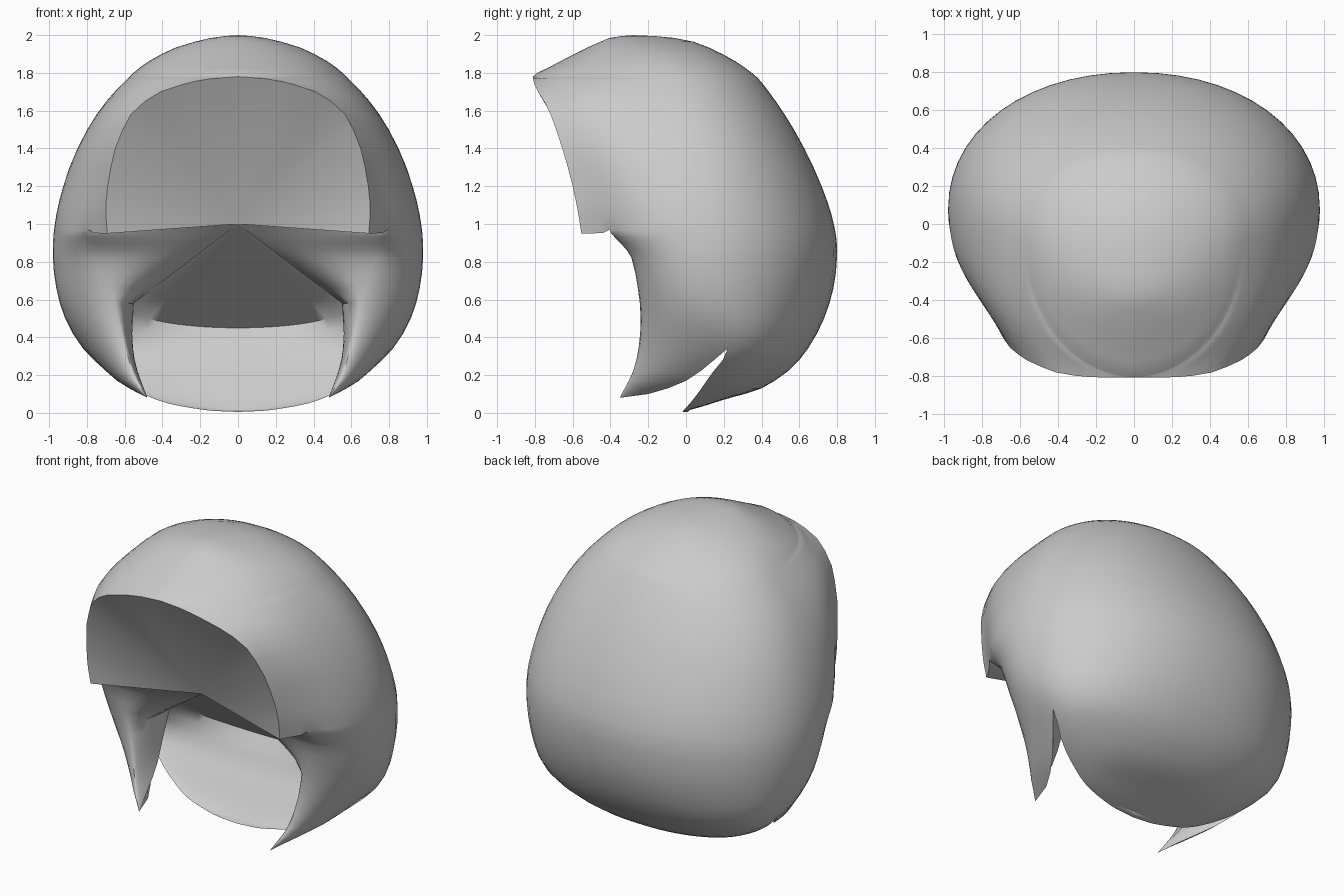
import bpy, bmesh, math
from mathutils import Vector

if "Cube" in bpy.data.objects:
    bpy.data.objects.remove(bpy.data.objects["Cube"])

APEX = Vector((0, -0.38, 1.0))      # inner point where the hollow faces meet
N = 14                              # columns per patch
M = 10                              # columns shared by the brow and the cheek


def curve(*pts):
    """Smooth function through (z, value) pairs, clamped at the ends."""
    def slope(i):
        a, b = pts[max(i - 1, 0)], pts[min(i + 1, len(pts) - 1)]
        return (b[1] - a[1]) / (b[0] - a[0])

    def f(z):
        if z <= pts[0][0]:
            return pts[0][1]
        for i in range(len(pts) - 1):
            (x0, y0), (x1, y1) = pts[i], pts[i + 1]
            if z <= x1:
                h, t = x1 - x0, (z - x0) / (x1 - x0)
                return ((2*t**3 - 3*t*t + 1) * y0 + (t**3 - 2*t*t + t) * h * slope(i)
                        + (3*t*t - 2*t**3) * y1 + (t**3 - t*t) * h * slope(i + 1))
        return pts[-1][1]
    return f


# profiles by height: half width, widest depth, back and front outline
half_w = curve((.005, 0), (.01, .12), (.02, .21), (.05, .37), (.1, .5), (.2, .67), (.34, .82), (.5, .915),
               (.65, .96), (.82, .98), (1, .97), (1.2, .925), (1.4, .85), (1.6, .735), (1.75, .605),
               (1.85, .49), (1.93, .34), (1.97, .21), (1.992, .1), (2, 0))
side_y = curve((.005, -.02), (.05, .02), (.1, .06), (.2, .13), (.34, .22), (.6, .12), (1, .05),
               (1.4, 0), (1.8, -.1), (1.95, -.2), (2, -.28))
back_y = curve((.005, -.02), (.035, .09), (.07, .2), (.13, .4), (.28, .6), (.55, .75), (.85, .8), (1.1, .755),
               (1.45, .6), (1.75, .4), (1.85, .28), (1.93, .13), (1.97, .02), (1.992, -.12), (2, -.28))
rim_x = curve((.95, .69), (1.05, .7), (1.2, .69), (1.4, .65), (1.5, .61), (1.6, .55), (1.7, .41),
              (1.75, .25), (1.77, .14), (1.78, 0))
rim_y = curve((.95, -.55), (1.2, -.6), (1.4, -.655), (1.6, -.725), (1.78, -.81), (1.83, -.725), (1.89, -.61),
              (1.94, -.51), (1.97, -.44), (1.99, -.385), (2, -.28))
# cheek: lower hem, rounded front, inner edge
hem_x = curve((.08, .48), (.1, .52), (.17, .64), (.34, .82))
hem_y = curve((.08, -.35), (.1, -.2), (.17, 0), (.34, .22))
front_x = curve((.08, .48), (.2, .55), (.4, .61), (.6, .66), (.8, .72), (.97, .76))
front_y = curve((.08, -.35), (.25, -.27), (.5, -.24), (.75, -.27), (.85, -.3), (.93, -.35), (.97, -.4))
edge_x = curve((.08, .48), (.25, .54), (.4, .56), (.58, .55))
edge_y = curve((.08, -.35), (.25, -.09), (.4, .01), (.58, .07))


def bezier(a, b, c, d, n=N):
    out = []
    for i in range(n + 1):
        t = i / n
        s = 1 - t
        out.append(a * s**3 + b * 3*s*s*t + c * 3*s*t*t + d * t**3)
    return out


def inner_edge(z):
    if z <= .58:
        return Vector((edge_x(z), edge_y(z), z))
    return Vector((.55, .07, .58)).lerp(APEX, 1 if z > .96 else (z - .58) / .42)


def back_row(z):
    """Quarter outline from centre back to the side."""
    w, y, row = half_w(z), side_y(z), []
    for i in range(N + 1):
        a = i / N * math.pi / 2
        row.append(Vector((w * max(math.sin(a), 0)**.95,
                           y + (back_y(z) - y) * max(math.cos(a), 0)**.95, z)))
    return row


def brow_row(z):
    """Side of the head to the forehead rim, or to the centre line above it."""
    p0 = Vector((half_w(z), side_y(z), z))
    p3 = Vector((rim_x(z), rim_y(z), max(z - .02, .95) if z < 1 else z))
    k = min(max((z - 1.2) / .5, 0), 1)
    low = p3 + Vector((.1, .2, 0))
    dy = .025 * min((2 - z) / .1, 1) + min(.5 * p3.x, .17)
    high = Vector((p3.x + .58 * (p0.x - p3.x), p3.y + dy, z))
    p1 = p0 + Vector((0, .55 * (p3.y - p0.y), 0))
    row = bezier(p0, p1, low.lerp(high, k), p3)
    if z < 1:                       # keep the shared part level
        for q in row[:M + 1]:
            q.z = z
    return row


def cheek_row(z):
    """Side of the head, round the cheek front, to the inner edge."""
    p0 = Vector((half_w(z), side_y(z), z)) if z >= .34 else Vector((hem_x(z), hem_y(z), z))
    f = Vector((front_x(z), front_y(z), z))
    e = inner_edge(z)
    first = bezier(p0, p0.lerp(Vector((p0.x, f.y, z)), .55), f + Vector(((p0.x - f.x) * .45, 0, 0)), f, M)
    w = min(max((z - .8) / .17, 0), 1)**2.5     # flow into the brow
    shift = [b - a for a, b in zip(first, brow_row(.97))]
    first = [p0] + [a + s * w for a, s in zip(first, shift)][1:]
    for q in first:
        q.z = z
    f = first[-1]
    r = f.x - e.x
    turn = e + Vector((.12 * r, .55 * (f.y - e.y), 0))
    return first + bezier(f, f - Vector((r * .45 * (1 - w), 0, 0)), turn.lerp(f.lerp(e, .65), w), e, 8)[1:]


def inner_side(z):
    """Fold where the inner wall meets the inside of the cheek."""
    k = (z - .34) / .24
    return Vector((half_w(z), side_y(z), z)) if k <= 0 else Vector((.82, .22, .34)).lerp(Vector((.6, .16, .6)), k)


def inner_back_row(z):
    """Sloping wall that closes the lower back, slightly hollow."""
    s, k = inner_side(z), max((z - .34) / .24, 0)
    cy = side_y(z) + .03 if k == 0 else .25 + .07 * k
    cz = z if k == 0 else .34 + .11 * k
    row = []
    for i in range(N + 1):
        u = i / N
        row.append(Vector((s.x * math.sin(u * math.pi / 2), s.y + (cy - s.y) * math.cos(u * math.pi / 2),
                           cz + (s.z - cz) * u**2)))
    row[-1] = s
    return row


def inner_cheek_row(z):
    p0 = inner_side(z) if z >= .34 else Vector((hem_x(z), hem_y(z), z))
    e = inner_edge(z)
    return bezier(p0, p0.lerp(e, .3), p0.lerp(e, .7), e, 8)


bm = bmesh.new()


def loft(rows):
    """Grid of faces through the rows, on both sides of the centre line."""
    for s in (1, -1):
        grid = [[bm.verts.new((p.x * s, p.y, p.z)) for p in r] for r in rows]
        for a, b in zip(grid, grid[1:]):
            for i in range(len(a) - 1):
                bm.faces.new((a[i], a[i + 1], b[i + 1], b[i]))


HEM = [.005, .01, .015, .025, .035, .05, .065, .08, .1, .13, .17, .22, .28, .34]
MID = [.34, .42, .5, .58, .66, .74, .82, .86, .9, .93, .95, .97]
TOP = [.97, 1.05, 1.12, 1.2, 1.3, 1.4, 1.5, 1.58, 1.65, 1.7, 1.735, 1.755, 1.77, 1.777, 1.78,
       1.8, 1.83, 1.86, 1.9, 1.935, 1.965, 1.985, 1.995, 2.0]
CHEEK = [z for z in HEM if z >= .08] + MID[1:]
INNER = [z for z in CHEEK if z <= .58]

# outer shell
loft([back_row(z) for z in HEM + MID[1:] + TOP[1:]])
loft([brow_row(z) for z in TOP])
loft([cheek_row(z) for z in CHEEK])
# shelf under the brow corners
corner = brow_row(.97)[M:]
edge = []
for a, b in zip(corner, corner[1:]):
    edge += [a, a.lerp(b, .5)]
loft([cheek_row(.97)[M:], edge + [corner[-1]]])
# forehead hollow
rim = [brow_row(z)[-1] for z in TOP if z <= 1.78]
loft([rim, [APEX.copy() for _ in rim]])
# inner wall of the lower back and inside of the cheeks
loft([inner_back_row(z) for z in HEM + MID[1:4]])
loft([inner_cheek_row(z) for z in INNER])
# underside running up to the inner point
ring = inner_back_row(.58) + inner_cheek_row(.58)[1:]
loft([[q.lerp(APEX, 1 if z > .96 else (z - .58) / .42) for q in ring] for z in MID[3:]])

bmesh.ops.remove_doubles(bm, verts=bm.verts, dist=0.0015)
bmesh.ops.dissolve_degenerate(bm, edges=bm.edges, dist=0.0005)
bmesh.ops.recalc_face_normals(bm, faces=bm.faces)
me = bpy.data.meshes.new("hair_shell")
bm.to_mesh(me)
bm.free()

shell = bpy.data.objects.new("hair_shell", me)
bpy.context.collection.objects.link(shell)
mat = bpy.data.materials.new("light_grey")
mat.diffuse_color = (0.6, 0.6, 0.6, 1)
mat.use_nodes = True
mat.node_tree.nodes["Principled BSDF"].inputs["Base Color"].default_value = mat.diffuse_color
me.materials.append(mat)
bpy.context.view_layer.objects.active = shell
shell.select_set(True)
bpy.ops.object.shade_smooth_by_angle(angle=math.radians(45))
